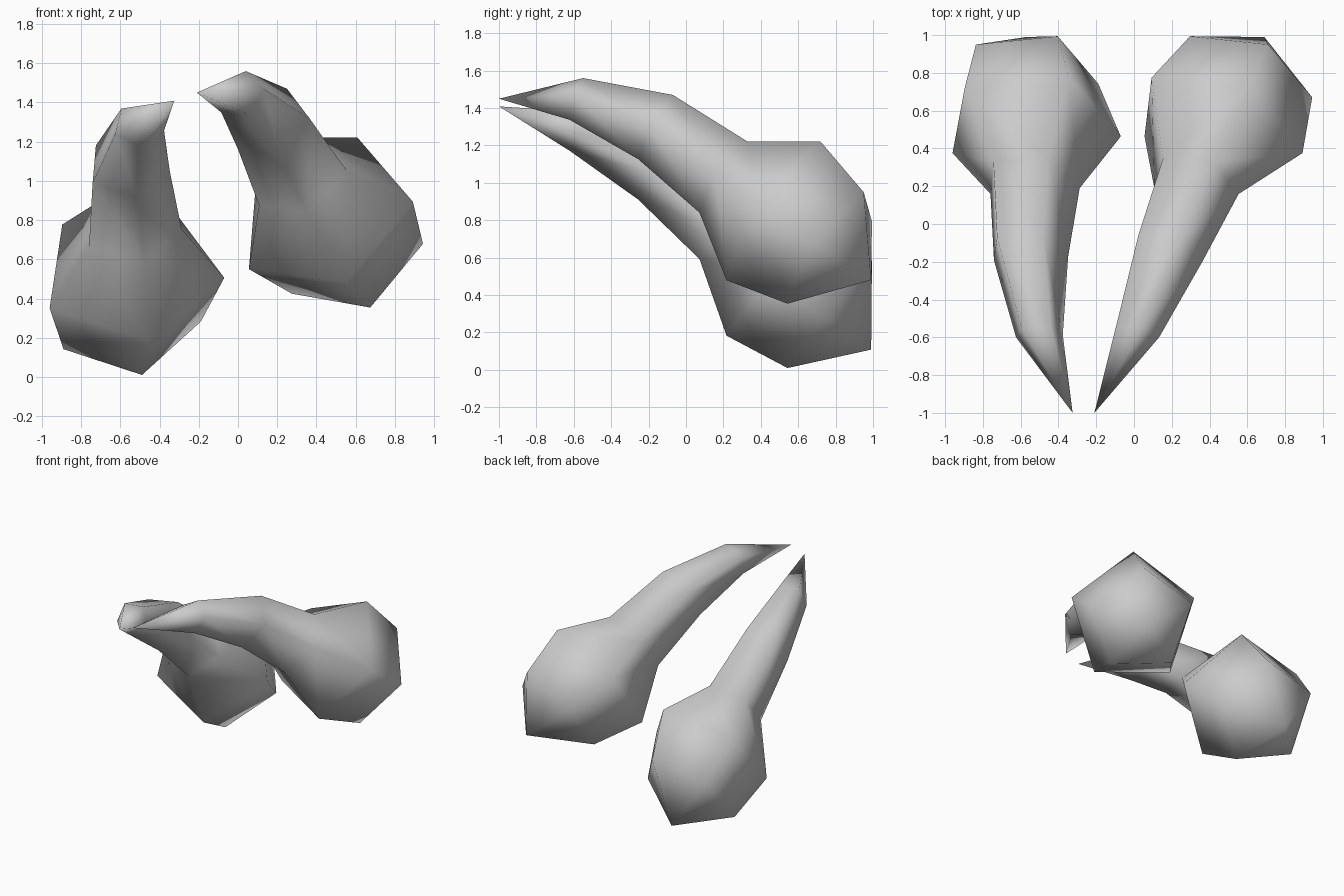
import bpy, bmesh, math
from mathutils import Matrix, Vector

cube = bpy.data.objects.get("Cube")
if cube:
    bpy.data.objects.remove(cube, do_unlink=True)

# Single pale grey material
grey = bpy.data.materials.new("pale_grey")
grey.use_nodes = True
colour = (0.6, 0.6, 0.6, 1.0)
grey.diffuse_color = colour
grey.node_tree.nodes["Principled BSDF"].inputs["Base Color"].default_value = colour

SIDES = 5
TIP = Vector((-0.21, -1.0, 1.45))
BASE_POINT = Vector((0.69, 0.99, 0.48))

# Cross-sections from tip to bulb: centre, vector to the ridge, vector to the side
SECTIONS = [
    ((0.01, -0.58, 1.44), (0.03, 0.03, 0.12), (0.12, -0.03, -0.01)),
    ((0.17, -0.15, 1.29), (0.08, 0.08, 0.18), (0.18, -0.07, -0.03)),
    ((0.32, 0.22, 1.02), (0.11, 0.11, 0.2), (0.21, -0.1, -0.03)),
    ((0.44, 0.51, 0.83), (0.17, 0.21, 0.39), (0.42, -0.21, -0.06)),
    ((0.58, 0.78, 0.64), (0.13, 0.17, 0.31), (0.34, -0.17, -0.06)),
]


def section_ring(bm, centre, ridge, side):
    """Add one five-sided cross-section and return its vertices."""
    ring = []
    for i in range(SIDES):
        a = math.tau * i / SIDES
        point = Vector(centre) + Vector(ridge) * math.cos(a) + Vector(side) * math.sin(a)
        ring.append(bm.verts.new(point))
    return ring


def build_horn(name, placement):
    """Loft the sections into a closed horn with a pointed tip and a domed bulb."""
    bm = bmesh.new()
    rings = [section_ring(bm, *section) for section in SECTIONS]
    tip = bm.verts.new(TIP)
    base = bm.verts.new(BASE_POINT)
    for i in range(SIDES):
        j = (i + 1) % SIDES
        bm.faces.new((tip, rings[0][i], rings[0][j]))
        for near, far in zip(rings, rings[1:]):
            bm.faces.new((near[i], far[i], far[j], near[j]))
        bm.faces.new((base, rings[-1][j], rings[-1][i]))
    bm.transform(placement)
    bmesh.ops.recalc_face_normals(bm, faces=bm.faces)
    for face in bm.faces:
        face.smooth = True
    mesh = bpy.data.meshes.new(name)
    bm.to_mesh(mesh)
    bm.free()
    mesh.materials.append(grey)
    horn = bpy.data.objects.new(name, mesh)
    bpy.context.collection.objects.link(horn)
    return horn


# Left horn as drawn; right horn mirrored, then rolled about the long axis
build_horn("left_horn", Matrix.Identity(4))
mirror = Matrix.Diagonal((-1, 1, 1, 1))
roll = Matrix.Rotation(math.radians(-32.2), 4, 'Y')
build_horn("right_horn", Matrix.Translation((0.27, 0, 0.07)) @ roll @ mirror)
